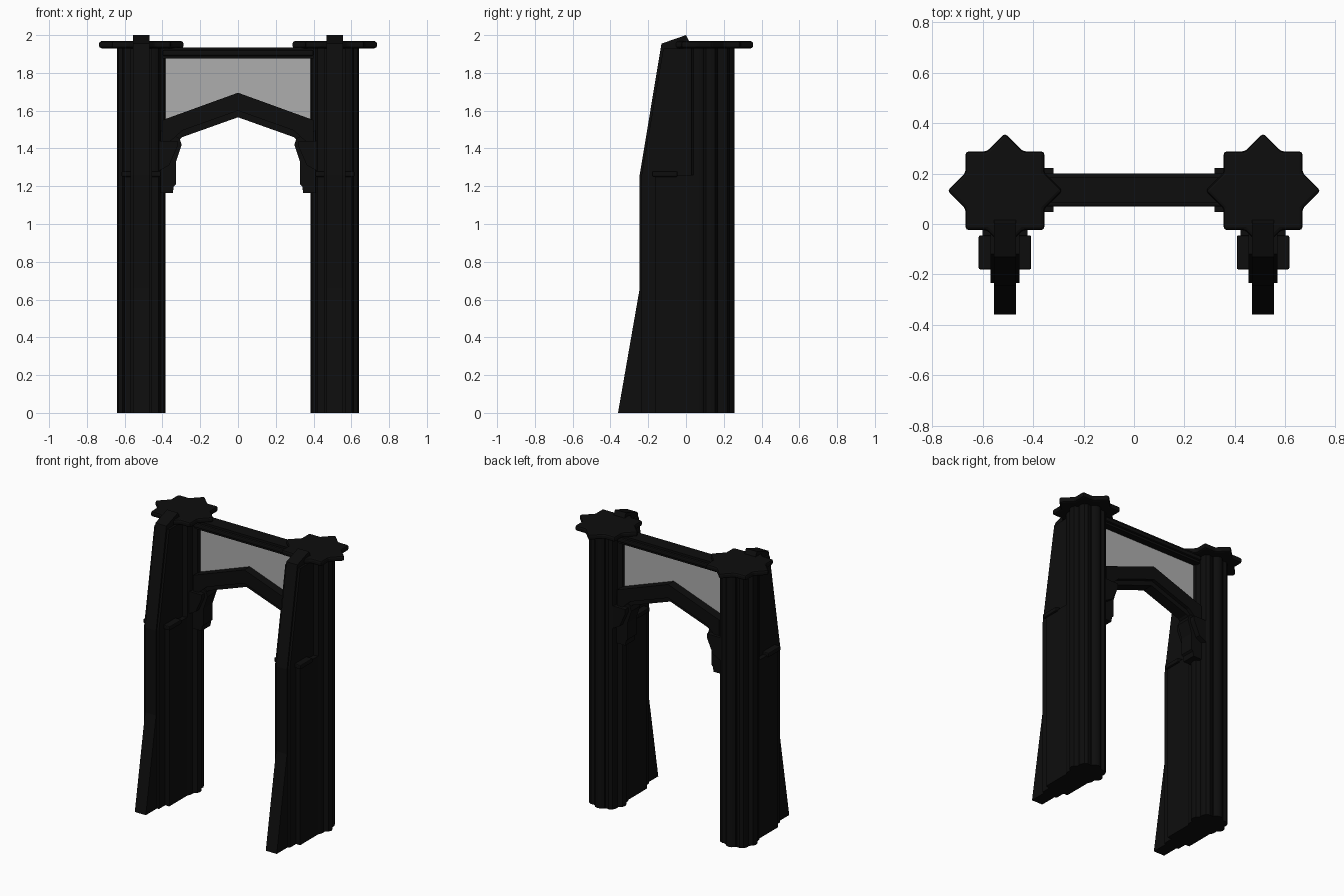
import bpy, bmesh, math

cube = bpy.data.objects.get("Cube")
if cube:
    bpy.data.objects.remove(cube, do_unlink=True)


def material(name, value):
    m = bpy.data.materials.new(name)
    m.use_nodes = True
    m.diffuse_color = (value, value, value, 1)
    m.node_tree.nodes["Principled BSDF"].inputs["Base Color"].default_value = (value, value, value, 1)
    return m


STONE = material("black stone", 0.004)
GLASS = material("grey glass", 0.42)
CX, CY = 0.512, 0.13


def extrude(name, points, axis, lo, hi, mat=STONE, bevel=0.0, smooth=False):
    """Extrude a flat outline along an axis between lo and hi."""
    place = {"x": lambda a, b, t: (t, a, b),
             "y": lambda a, b, t: (a, t, b),
             "z": lambda a, b, t: (a, b, t)}[axis]
    bm = bmesh.new()
    low = [bm.verts.new(place(a, b, lo)) for a, b in points]
    high = [bm.verts.new(place(a, b, hi)) for a, b in points]
    bm.faces.new(low)
    bm.faces.new(high)
    n = len(points)
    for i in range(n):
        j = (i + 1) % n
        bm.faces.new((low[i], low[j], high[j], high[i]))
    bmesh.ops.recalc_face_normals(bm, faces=bm.faces)
    mesh = bpy.data.meshes.new(name)
    bm.to_mesh(mesh)
    bm.free()
    mesh.materials.append(mat)
    ob = bpy.data.objects.new(name, mesh)
    bpy.context.collection.objects.link(ob)
    if bevel:
        mod = ob.modifiers.new("rounding", "BEVEL")
        mod.width, mod.segments = bevel, 2
    if smooth:
        bpy.ops.object.select_all(action="DESELECT")
        ob.select_set(True)
        bpy.context.view_layer.objects.active = ob
        bpy.ops.object.shade_smooth_by_angle(angle=math.radians(35))
    return ob


def rect(a0, a1, b0, b1):
    return [(a0, b0), (a1, b0), (a1, b1), (a0, b1)]


def clustered(cx, cy, lobes=8, ring=0.088, r=0.04, steps=7):
    """Outline of a ring of round shafts."""
    pts = []
    for k in range(lobes):
        a = k * math.tau / lobes
        for s in range(steps):
            b = a + math.radians(-105 + 210 * s / (steps - 1))
            pts.append((cx + ring * math.cos(a) + r * math.cos(b),
                        cy + ring * math.sin(a) + r * math.sin(b)))
    return pts


def star(cx, cy, half=0.156, tip=0.228):
    """Eight-pointed outline: a square crossed by a diamond."""
    pts = []
    q = tip - half
    for k in range(4):
        c, s = math.cos(k * math.pi / 2), math.sin(k * math.pi / 2)
        for u, v in [(half, -q), (tip, 0), (half, q), (half, half)]:
            pts.append((cx + u * c - v * s, cy + u * s + v * c))
    return pts


for side, label in ((-1, "right"), (1, "left")):
    x = side * CX
    # Clustered pillar and star capital
    extrude(f"{label}_pillar", clustered(x, CY), "z", 0, 1.94, smooth=True)
    extrude(f"{label}_star_capital", star(x, CY + 0.002), "z", 1.93, 1.968, bevel=0.012)
    # Stepped buttress
    fin = [(-0.36, 0), (-0.245, 0.66), (-0.245, 1.26), (-0.13, 1.955), (0, 2), (0.05, 1.9), (0.05, 0)]
    extrude(f"{label}_buttress_fin", fin, "x", x - 0.043, x + 0.043)
    step = [(-0.235, 0), (-0.235, 1.26), (-0.12, 1.93), (0.03, 1.93), (0.03, 0)]
    extrude(f"{label}_buttress_step", step, "x", x - 0.058, x + 0.058)
    extrude(f"{label}_buttress_core", rect(x - 0.09, x + 0.09, -0.165, 0.06), "z", 0, 1.26)
    extrude(f"{label}_buttress_ledge", rect(x - 0.104, x + 0.104, -0.18, -0.045), "z", 1.25, 1.28, bevel=0.006)
    # Corbel carrying the arch
    corbel = [(0.42, 1.165), (0.345, 1.165), (0.34, 1.2), (0.328, 1.21), (0.328, 1.33),
              (0.315, 1.37), (0.298, 1.42), (0.31, 1.455), (0.42, 1.5)]
    extrude(f"{label}_corbel", [(side * a, b) for a, b in corbel], "y", 0.085, 0.185)
    bracket = [(0.42, 1.28), (0.365, 1.31), (0.32, 1.41), (0.32, 1.44), (0.42, 1.44)]
    extrude(f"{label}_corbel_capital", [(side * a, b) for a, b in bracket], "y", 0.048, 0.222)

# Pointed arch built from stepped mouldings
def arch(lift_low, lift_high):
    low = [(-0.4, 1.385), (-0.35, 1.41), (-0.295, 1.46), (0, 1.565),
           (0.295, 1.46), (0.35, 1.41), (0.4, 1.385)]
    return ([(a, b + lift_low) for a, b in low]
            + [(0.4, 1.55 - lift_high), (0, 1.695 - lift_high), (-0.4, 1.55 - lift_high)])


extrude("arch_core", arch(0, 0), "y", 0.095, 0.175)
extrude("arch_moulding", arch(0.035, 0), "y", 0.07, 0.2)

# Top beam with a projecting band
extrude("top_beam", rect(-0.4, 0.4, 1.875, 1.935), "y", 0.085, 0.185)
extrude("top_beam_band", rect(-0.4, 0.4, 1.89, 1.92), "y", 0.07, 0.2, bevel=0.008)

# Glass panel
panel = [(-0.4, 1.52), (0, 1.67), (0.4, 1.52), (0.4, 1.9), (-0.4, 1.9)]
extrude("glass_panel", panel, "y", 0.131, 0.137, mat=GLASS)
